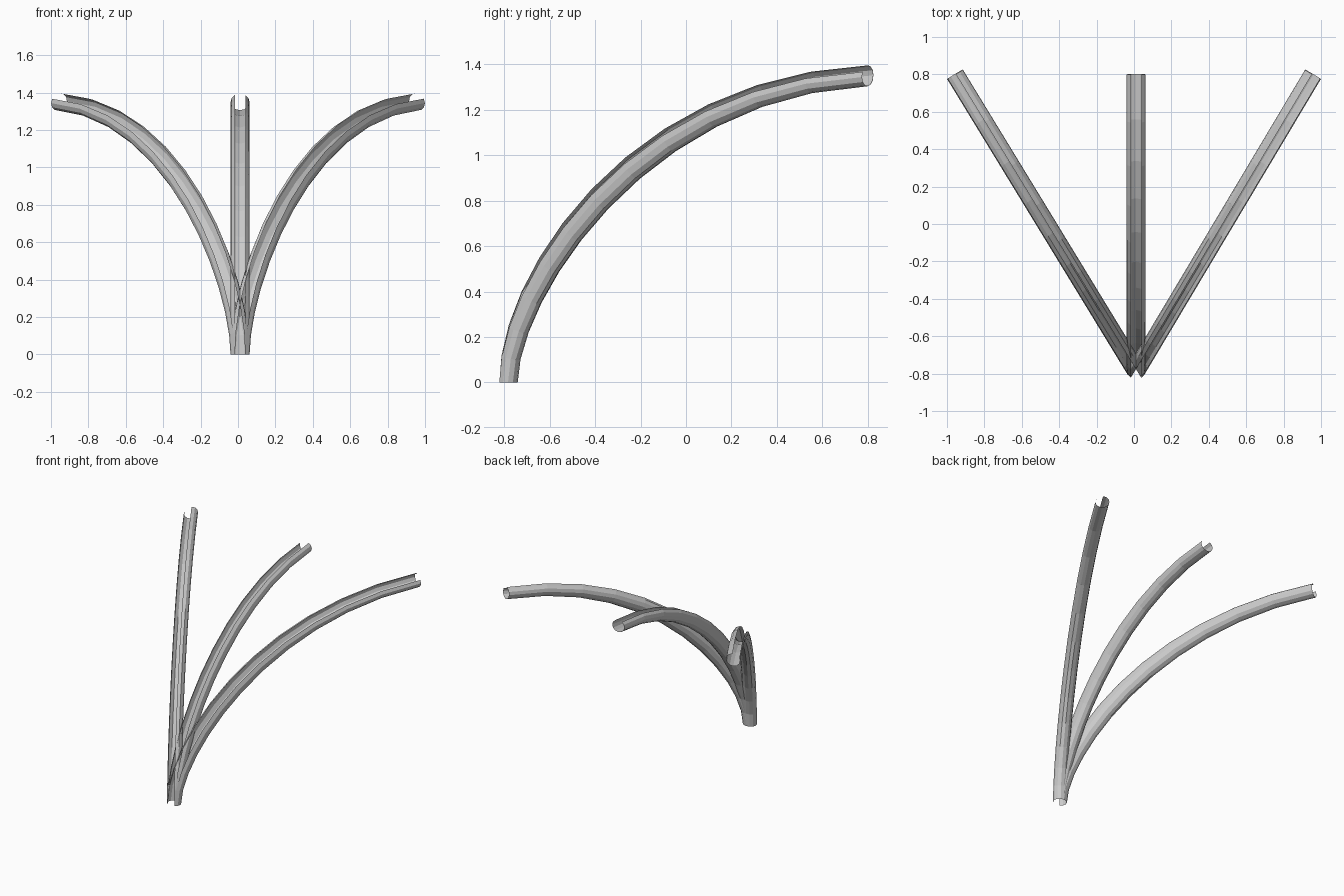
import bpy, math
from mathutils import Vector

if "Cube" in bpy.data.objects:
    bpy.data.objects.remove(bpy.data.objects["Cube"])

WIDTH, DEPTH = 0.051, 0.044   # half sizes of the channel section
GAP = 33                      # half angle of the open slot, degrees
SIDES = 10                    # facets round the channel
STEPS = 12                    # segments along the arc
BASE = Vector((0.011, -0.785, 0))


def arc(t, end):
    """Point and tangent of a cubic arc rising from the base to the tip."""
    run = Vector((end.x - BASE.x, end.y - BASE.y, 0))
    p = [BASE, BASE + Vector((0, 0, 0.40)),
         BASE + run * 0.343 + Vector((0, 0, 1.30)), end]
    s = 1 - t
    pos = p[0] * s**3 + p[1] * 3 * s * s * t + p[2] * 3 * s * t * t + p[3] * t**3
    tan = (p[1] - p[0]) * s * s + (p[2] - p[1]) * 2 * s * t + (p[3] - p[2]) * t * t
    return pos, tan.normalized()


def channel_arm(name, end):
    """Slotted tube swept along the arc, its slot facing front at the foot."""
    side = Vector((end.y - BASE.y, BASE.x - end.x, 0)).normalized()
    roll = math.atan2(end.x - BASE.x, end.y - BASE.y)
    verts, faces = [], []
    for i in range(STEPS + 1):
        pos, tan = arc(i / STEPS, end)
        # The arm deepens round the bend, most where it runs diagonally
        swell = 1 + 0.33 * (2 * tan.z * tan.xy.length) ** 2
        out = side.cross(tan).normalized() * swell
        # Roll the section so the slot turns towards the outside of the fan
        slot = out * math.cos(roll) + side * math.sin(roll)
        flank = side * math.cos(roll) - out * math.sin(roll)
        for j in range(SIDES + 1):
            a = math.radians(GAP + (360 - 2 * GAP) * j / SIDES)
            verts.append(pos + slot * math.cos(a) * DEPTH + flank * math.sin(a) * WIDTH)
    n = SIDES + 1
    for i in range(STEPS):
        for j in range(SIDES):
            k = i * n + j
            faces.append((k, k + 1, k + n + 1, k + n))
    mesh = bpy.data.meshes.new(name)
    mesh.from_pydata(verts, [], faces)
    obj = bpy.data.objects.new(name, mesh)
    bpy.context.collection.objects.link(obj)


# Three arms fanning out from one foot
channel_arm("left_arm", Vector((-0.957, 0.80, 1.35)))
channel_arm("middle_arm", Vector((0.011, 0.80, 1.35)))
channel_arm("right_arm", Vector((0.957, 0.80, 1.35)))
